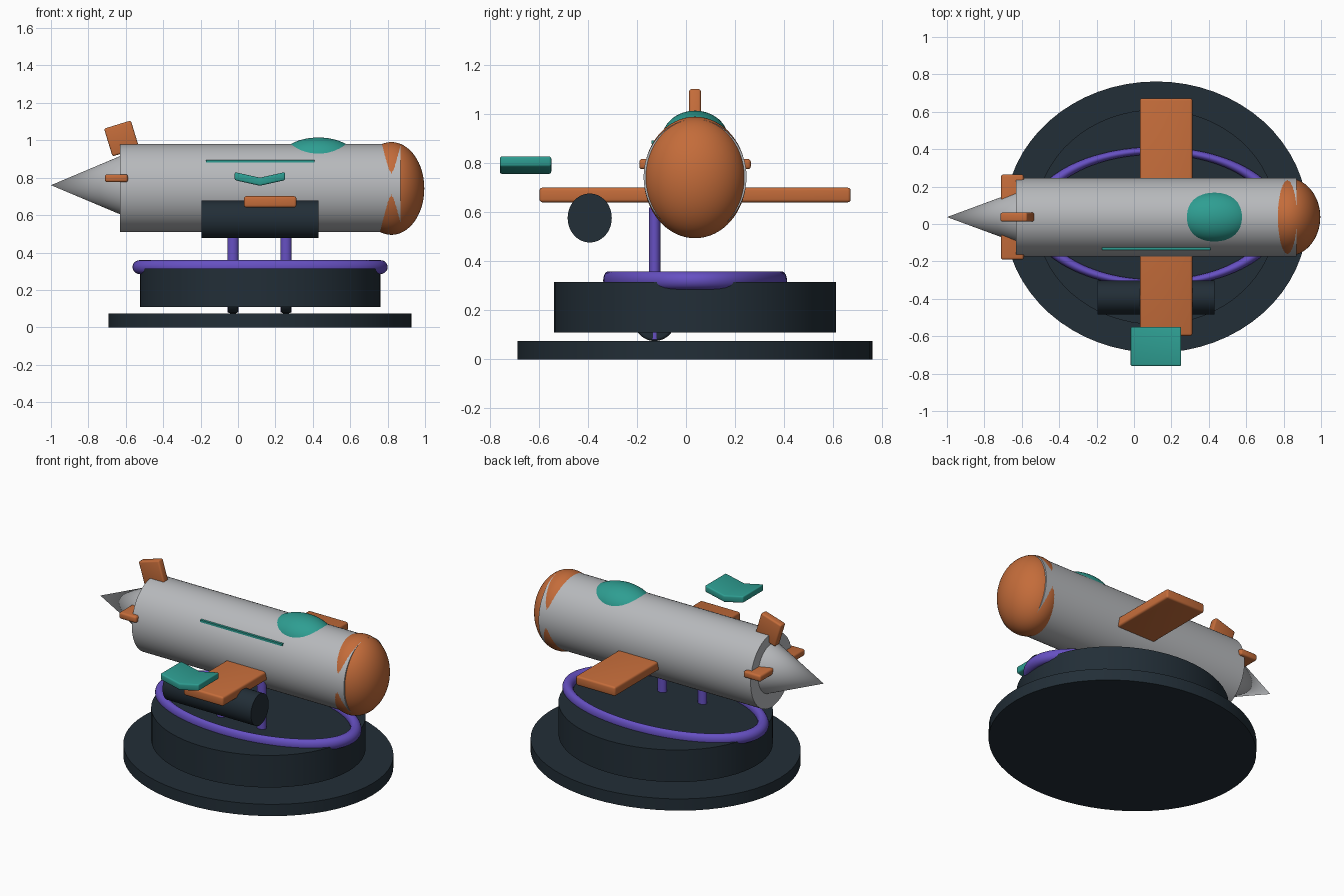
import bpy
import bmesh
from math import pi, radians

if "Cube" in bpy.data.objects:
    bpy.data.objects.remove(bpy.data.objects["Cube"], do_unlink=True)


def make_material(name, hex_code):
    """Flat material from an sRGB hex code, stored as linear values."""
    channels = [int(hex_code[i:i + 2], 16) / 255 for i in (0, 2, 4)]
    color = [c / 12.92 if c < 0.04 else ((c + 0.055) / 1.055) ** 2.4 for c in channels] + [1]
    mat = bpy.data.materials.new(name)
    mat.use_nodes = True
    mat.diffuse_color = color
    mat.node_tree.nodes["Principled BSDF"].inputs["Base Color"].default_value = color
    return mat


GREY = make_material("hull grey", "B7B9BC")
DARK = make_material("dark slate", "222E37")
ORANGE = make_material("burnt orange", "C46C3A")
TEAL = make_material("teal", "2E9E92")
PURPLE = make_material("purple", "6650C2")

CY = 0.037  # shared centre line in y
CX = 0.118  # centre of the stand in x


def finish(name, mat, bevel=0.0):
    """Name, colour, apply transforms, round edges and shade the active object."""
    obj = bpy.context.object
    obj.name = name
    obj.data.materials.clear()
    obj.data.materials.append(mat)
    bpy.ops.object.transform_apply(location=False, rotation=True, scale=True)
    if bevel:
        mod = obj.modifiers.new("rounded edges", "BEVEL")
        mod.width = bevel
        mod.segments = 3
        mod.limit_method = "ANGLE"
        bpy.ops.object.modifier_apply(modifier=mod.name)
    bpy.ops.object.shade_smooth_by_angle(angle=radians(35))
    return obj


def box(name, mat, center, size, bevel=0.012, tilt=0.0):
    bpy.ops.mesh.primitive_cube_add(size=1, location=center, rotation=(0, tilt, 0))
    bpy.context.object.scale = size
    return finish(name, mat, bevel)


def tube(name, mat, center, radii, length, axis="z", tip=1.0, bevel=0.0):
    """Elliptical cylinder, or cone when tip is 0. Radii follow the world axes."""
    bpy.ops.mesh.primitive_cone_add(vertices=64, radius1=1, radius2=tip, depth=1, location=center)
    obj = bpy.context.object
    if axis == "x":
        obj.rotation_euler = (0, pi / 2, 0)
        obj.scale = (radii[1], radii[0], length)
    else:
        obj.scale = (radii[0], radii[1], length)
    return finish(name, mat, bevel)


def ellipsoid(name, mat, center, radii):
    bpy.ops.mesh.primitive_uv_sphere_add(segments=64, ring_count=32, location=center)
    bpy.context.object.scale = radii
    return finish(name, mat)


# Stand: wide foot, raised drum and an oval ring
tube("stand_foot", DARK, (CX, CY, 0.0375), (0.81, 0.725), 0.075)
tube("stand_drum", DARK, (CX, CY, 0.2125), (0.643, 0.575), 0.205)
bpy.ops.mesh.primitive_torus_add(location=(CX, CY, 0.322), major_radius=0.645,
                                 minor_radius=0.037, major_segments=96, minor_segments=20)
bpy.context.object.scale.y = 0.55
finish("stand_ring", PURPLE)

# Landing gear: two struts with wheels at their lower ends
for side, x in (("rear", -0.027), ("front", 0.257)):
    tube(side + "_strut", PURPLE, (x, -0.128, 0.35), (0.029, 0.024), 0.54)
    bpy.ops.mesh.primitive_cylinder_add(vertices=48, radius=0.085, depth=0.055,
                                        location=(x, -0.128, 0.16), rotation=(0, pi / 2, 0))
    finish(side + "_wheel", DARK, 0.012)

# Body: hull, rounded nose and tail cone
tube("hull", GREY, (0.12, CY, 0.745), (0.21, 0.235), 1.5, axis="x")
ellipsoid("nose_cap", ORANGE, (0.82, CY, 0.7425), (0.176, 0.2095, 0.248))
bpy.ops.mesh.primitive_cone_add(vertices=64, radius1=1, radius2=0, depth=1,
                                location=(-0.81, CY, 0.76), rotation=(0, -pi / 2, 0))
bpy.context.object.scale = (0.16, 0.14, 0.38)
finish("tail_cone", GREY)

# Canopy and side stripe
ellipsoid("canopy", TEAL, (0.43, CY, 0.9), (0.205, 0.135, 0.115))
box("side_stripe", TEAL, (0.12, -0.13, 0.887), (0.58, 0.02, 0.014), 0.0)

# Wing and tail surfaces
box("wing", ORANGE, (0.172, CY, 0.671), (0.28, 1.27, 0.06))
box("tail_fin", ORANGE, (-0.622, CY, 1.01), (0.15, 0.048, 0.155), 0.01, tilt=radians(-17))
box("tailplane", ORANGE, (-0.65, CY, 0.797), (0.122, 0.455, 0.042), 0.012)

# Pod hanging under one wing
tube("side_pod", DARK, (0.117, -0.393, 0.577), (0.09, 0.1), 0.625, axis="x")

# Floating chevron: a bent strip profile extruded along y
top = [(-0.135, 0.83), (0, 0.80), (0.135, 0.83)]
profile = top + [(x, z - 0.043) for x, z in reversed(top)]
bm = bmesh.new()
face = bm.faces.new([bm.verts.new((x, -0.76, z)) for x, z in profile])
extruded = bmesh.ops.extrude_face_region(bm, geom=[face])["geom"]
bmesh.ops.translate(bm, vec=(0, 0.21, 0),
                    verts=[v for v in extruded if isinstance(v, bmesh.types.BMVert)])
bmesh.ops.recalc_face_normals(bm, faces=bm.faces)
mesh = bpy.data.meshes.new("chevron")
bm.to_mesh(mesh)
bm.free()
chevron = bpy.data.objects.new("chevron", mesh)
bpy.context.collection.objects.link(chevron)
chevron.location.x = 0.117
bpy.ops.object.select_all(action="DESELECT")
chevron.select_set(True)
bpy.context.view_layer.objects.active = chevron
finish("floating_chevron", TEAL, 0.009)
